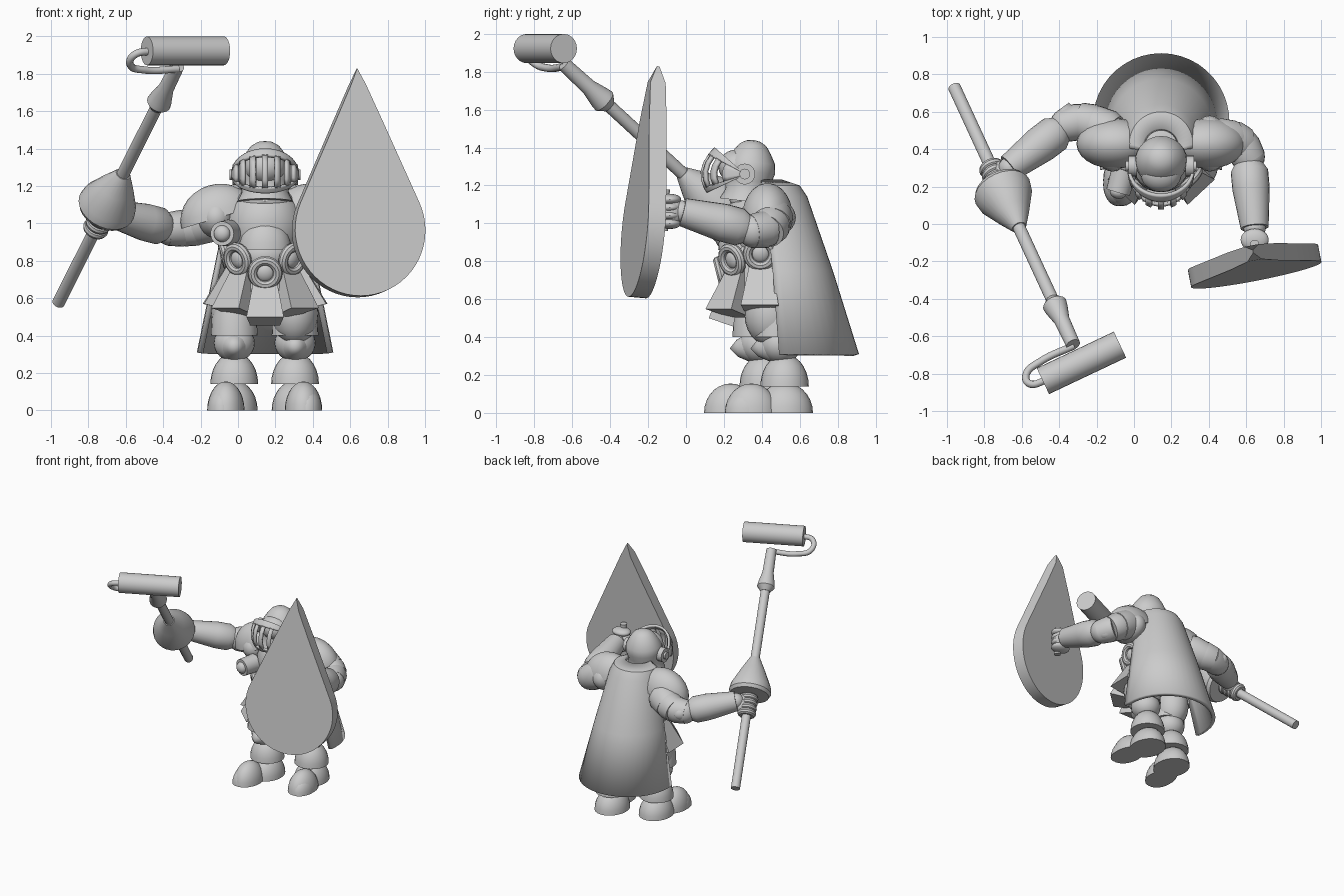
import bpy, bmesh
from math import sin, cos, pi, radians, sqrt
from mathutils import Vector, Matrix

if "Cube" in bpy.data.objects:
    bpy.data.objects.remove(bpy.data.objects["Cube"])

CX = 0.145  # body centre line


def add(name, verts, faces):
    me = bpy.data.meshes.new(name)
    me.from_pydata([tuple(v) for v in verts], [], faces)
    bm = bmesh.new()
    bm.from_mesh(me)
    bmesh.ops.remove_doubles(bm, verts=bm.verts, dist=1e-5)
    bmesh.ops.recalc_face_normals(bm, faces=bm.faces)
    bm.to_mesh(me)
    bm.free()
    ob = bpy.data.objects.new(name, me)
    bpy.context.collection.objects.link(ob)
    return ob


def grid(name, rows, closed=False, caps=False):
    """Skin a list of equal-length rows of points."""
    n = len(rows[0])
    faces = [(i * n + j, i * n + (j + 1) % n, (i + 1) * n + (j + 1) % n, (i + 1) * n + j)
             for i in range(len(rows) - 1) for j in range(n if closed else n - 1)]
    if caps:
        faces += [tuple(range(n)), tuple(range((len(rows) - 1) * n, len(rows) * n))]
    return add(name, [v for r in rows for v in r], faces)


def lathe(name, profile, a, d, scale=(1, 1, 1), seg=24):
    """Revolve (radius, height) profile about the axis from a towards direction d."""
    m = (Matrix.Translation(a) @ Vector(d).to_track_quat('Z', 'Y').to_matrix().to_4x4()
         @ Matrix.Diagonal((*scale, 1)))
    rows = [[m @ Vector((max(r, 1e-7) * cos(2 * pi * k / seg), max(r, 1e-7) * sin(2 * pi * k / seg), h))
             for k in range(seg)] for r, h in profile]
    caps = profile[0][0] > 0.001 and profile[-1][0] > 0.001
    ob = grid(name, rows, True, caps)
    if not caps:  # close one flat open end
        bm = bmesh.new()
        bm.from_mesh(ob.data)
        bmesh.ops.holes_fill(bm, edges=[e for e in bm.edges if e.is_boundary], sides=0)
        bmesh.ops.recalc_face_normals(bm, faces=bm.faces)
        bm.to_mesh(ob.data)
        bm.free()
    return ob


def rod(name, a, b, r0, r1):
    d = Vector(b) - Vector(a)
    return lathe(name, [(r0, 0), (r1, d.length)], a, d)


def ball(name, c, s, d=(0, 0, 1)):
    return lathe(name, [(cos(t * pi / 12), sin(t * pi / 12)) for t in range(-6, 7)], c, d, s)


def dome(name, c, s, d=(0, 0, 1)):
    return lathe(name, [(cos(t * pi / 14), sin(t * pi / 14)) for t in range(8)], c, d, s)


def ring(name, c, d, R, r):
    prof = [(R + r * cos(t * pi / 5), r * sin(t * pi / 5)) for t in range(11)]
    return lathe(name, prof, c, d)


# legs: boots, shin domes, knee cops, thighs
for side, x, y in ((-1, -0.02, 0.41), (1, 0.305, 0.52)):
    dome("boot_heel", (x, y, 0), (0.125, 0.15, 0.16))
    dome("boot_toe", (x + side * 0.045, y - 0.175, 0), (0.1, 0.14, 0.155))
    dome("boot_tip", (x + side * 0.065, y - 0.2, 0), (0.08, 0.115, 0.12))
    dome("shin_guard", (x, y, 0.14), (0.128, 0.128, 0.17))
    ball("knee_guard", (x, y - 0.02, 0.36), (0.11, 0.11, 0.1))
    lathe("knee_spike", [(0.075, 0), (0.045, 0.06), (0, 0.1)], (x, y - 0.08, 0.345), (0, -1, -0.06))
    ball("thigh", (x, 0.4 * 0.6 + y * 0.4, 0.52), (0.125, 0.14, 0.17))
    lathe("thigh_plate", [(0.125, 0), (0.12, 0.1), (0.1, 0.17)], (x, y - 0.04, 0.4), (0, 0, 1))

# torso
lathe("hips", [(0.2, 0.56), (0.2, 0.66), (0.18, 0.8), (0.17, 0.88)], (CX, 0.4, 0), (0, 0, 1))
ball("belly", (CX, 0.38, 0.83), (0.17, 0.18, 0.13))
lathe("breastplate", [(0.15, 0.85), (0.18, 0.9), (0.2, 1.02), (0.17, 1.1), (0.12, 1.17)],
      (CX, 0.4, 0), (0, 0, 1), (1.05, 1, 1))
dome("chest_plate", (CX, 0.28, 0.86), (0.14, 0.11, 0.17))
ball("collar", (CX, 0.4, 1.12), (0.16, 0.17, 0.07))

# flared skirt plates with belt rings above them
for deg in (-88, -43, 0, 43, 88):
    a = radians(deg)
    out, tan = Vector((sin(a), -cos(a), 0)), Vector((cos(a), sin(a), 0))
    lift = 0.07 * abs(sin(a))
    R = 0.28 + 0.05 * abs(sin(a))
    base = Vector((CX, 0.4, lift))
    rows = [[base + out * r + tan * w + Vector((0, 0, z)) for r, w in
             ((ro, -h), (ro, h), (ri, h * 0.8), (ri, -h * 0.8))]
            for ro, ri, h, z in ((0.19, 0.1, 0.055, 0.73), (R, 0.15, 0.1, 0.5))]
    for v in rows[1][2:]:
        v.z -= 0.045
    grid("skirt_plate", rows, True, True)
    c = base + out * 0.215 + Vector((0, 0, 0.735 + lift * 0.5))
    n = out + Vector((0, 0, -0.25))
    ring("belt_ring", c, n, 0.067, 0.026)
    ball("belt_stud", c - out * 0.01, (0.05, 0.05, 0.03), n)

# round buckle on the chest
rod("buckle", (-0.05, 0.29, 0.95), (-0.085, 0.17, 0.945), 0.07, 0.065)
ball("buckle_stud", (-0.085, 0.17, 0.945), (0.045, 0.045, 0.035), (-0.25, -1, 0))

# cape
rows = []
for z, r, cy in ((0.31, 0.365, 0.548), (0.75, 0.275, 0.5), (1.14, 0.195, 0.445), (1.2, 0.17, 0.43), (1.23, 0.1, 0.41)):
    rows.append([Vector((CX + r * cos(t), cy + r * sin(t), z))
                 for t in (radians(-9 + 198 * k / 24) for k in range(25))])
cape = grid("cape", rows)
mod = cape.modifiers.new("thickness", 'SOLIDIFY')
mod.thickness = 0.03
mod.offset = -1 if cape.data.polygons[10].normal.y > 0 else 1

# helmet
lathe("helmet", [(0.15, -0.14), (0.125, -0.09), (0.125, -0.03), (0.14, 0.02), (0.135, 0.07),
                 (0.105, 0.12), (0.075, 0.16), (0.04, 0.18), (0, 0.186)],
      (CX, 0.335, 1.255), (0, 0.12, 1), (1, 0.95, 1))
ball("helmet_brow", (CX, 0.27, 1.3), (0.11, 0.1, 0.09))
rod("visor_hinge", (CX - 0.19, 0.31, 1.26), (CX + 0.19, 0.31, 1.26), 0.028, 0.028)
for s in (-1, 1):
    rod("visor_hub", (CX + s * 0.13, 0.31, 1.26), (CX + s * 0.175, 0.31, 1.26), 0.055, 0.055)


def visor_piece(name, a0, a1, u0, u1, n):
    """Patch of the visor: a = angle round the face, u = bottom (0) to top (1)."""
    rws = []
    for i in range(5):
        u = u0 + (u1 - u0) * i / 4
        row = []
        for k in range(n + 1):
            a = radians(a0 + (a1 - a0) * k / n)
            s = max(sin(a), 0)
            row.append(Vector((CX + 0.172 * cos(a), 0.3 - (0.215 - 0.05 * (2 * u - 0.8) ** 2) * s,
                               1.25 - 0.085 * s + u * (0.02 + 0.21 * s))))
        rws.append(row)
    ob = grid(name, rws)
    ob.modifiers.new("thickness", 'SOLIDIFY').thickness = 0.018
    ob.modifiers["thickness"].offset = 0


visor_piece("visor_brow", 0, 180, 0.84, 1, 24)
visor_piece("visor_chin", 0, 180, 0, 0.12, 24)
for a in (0, 150):
    visor_piece("visor_cheek", a, a + 30, 0.1, 0.86, 4)
for a in (46, 68, 90, 112, 134):
    visor_piece("visor_bar", a - 5, a + 5, 0.1, 0.86, 2)

# shoulder domes: outer shell plus rim
for s in (-1, 1):
    c, d = (CX + s * 0.25, 0.43, 1.03), (s * 0.3, 0, 1)
    dome("shoulder_guard", c, (0.135, 0.205, 0.18), d)
    ball("shoulder", (CX + s * 0.26, 0.43, 1.03), (0.1, 0.15, 0.11))


def arm(path, wrist, elbow_back):
    """Banded upper arm along path, elbow cop with spike, flared forearm to the wrist."""
    pts = [Vector(p) for p in path]
    for i, (a, b) in enumerate(zip(pts, pts[1:])):
        d = b - a
        r = 0.115 - 0.008 * i
        lathe("arm_band", [(r * 0.9, -0.02), (r, 0.02), (r * 0.9, d.length + 0.02)], a, d)
    e, w = pts[-1], Vector(wrist)
    ball("elbow", e, (0.09, 0.09, 0.09))
    lathe("elbow_spike", [(0.07, 0.04), (0.045, 0.08), (0, 0.12)], e, elbow_back)
    d = w - e
    L = d.length
    lathe("forearm", [(0.07, 0.03), (0.1, 0.08), (0.1, L * 0.45), (0.075, L)], e, d)
    ball("wrist", w, (0.06, 0.06, 0.06))


arm([(-0.13, 0.49, 1.02), (-0.21, 0.53, 0.99), (-0.28, 0.55, 0.975), (-0.36, 0.53, 0.97)],
    (-0.665, 0.3, 1.05), (0.1, 1, 0.1))
arm([(0.45, 0.45, 1.04), (0.52, 0.45, 1.0), (0.57, 0.43, 0.97), (0.61, 0.36, 0.96)],
    (0.645, -0.02, 1.06), (0.1, 0.6, -0.5))

# pole, hand guard and ferrule
B, T = Vector((-0.96, 0.73, 0.575)), Vector((-0.325, -0.645, 1.84))
D = (T - B).normalized()
L = (T - B).length
rod("pole", B, T, 0.034, 0.034)
lathe("hand_guard", [(0.03, 0.39 * L), (0.145, 0.392 * L), (0.158, 0.405 * L), (0.15, 0.43 * L),
                     (0.095, 0.49 * L), (0.04, 0.545 * L)], B, D)
lathe("ferrule", [(0.036, 0.825 * L), (0.066, 0.845 * L), (0.062, 0.86 * L), (0.042, 0.905 * L),
                  (0.038, L)], B, D)

# hand gripping the pole
for i in range(4):
    ring("finger", B + D * (0.315 + 0.021 * i) * L, D, 0.045, 0.025)
ball("palm", (-0.7, 0.27, 1.03), (0.055, 0.055, 0.08), D)

# paint roller and its bent wire
rod("roller", (-0.487, -0.84, 1.922), (-0.075, -0.645, 1.922), 0.077, 0.077)
cu = bpy.data.curves.new("roller_wire", 'CURVE')
cu.dimensions = '3D'
cu.bevel_depth = 0.02
cu.bevel_resolution = 3
sp = cu.splines.new('BEZIER')
wire = [(-0.32, -0.65, 1.825), (-0.5, -0.735, 1.82), (-0.575, -0.8, 1.845), (-0.555, -0.855, 1.9), (-0.46, -0.83, 1.922)]
sp.bezier_points.add(len(wire) - 1)
for p, co in zip(sp.bezier_points, wire):
    p.co = co
    p.handle_left_type = p.handle_right_type = 'AUTO'
bpy.context.collection.objects.link(bpy.data.objects.new("roller_wire", cu))

# teardrop shield
R, H = 0.355, 0.87
W, U = Vector((0.981, 0.19, 0)), Vector((-0.01, 0.09, 0.996))
N = W.cross(U).normalized()
C = Vector((0.645, -0.225, 0.962))
ta = radians(24)
half = [(R * cos(t), R * sin(t)) for t in (radians(-90 + 114 * k / 18) for k in range(19))]
half += [(R * cos(ta) * (1 - f), R * sin(ta) + (H - R * sin(ta)) * f) for f in (0.3, 0.6, 0.88, 1)]
outline = half + [(-x, y) for x, y in half[-2:0:-1]]
grid("shield", [[C + W * x + U * y + N * s * 0.047 * max(0.15, min(1, (H - y) / 0.1)) for x, y in outline]
                for s in (-1, 1)], True, True)

# hand holding the shield
for i in range(4):
    ball("finger", (0.645, -0.085, 1.0 + 0.042 * i), (0.075, 0.06, 0.03))
ball("palm", (0.65, -0.08, 1.06), (0.06, 0.07, 0.08))
rod("shield_grip", (0.645, -0.12, 0.96), (0.645, -0.11, 1.18), 0.025, 0.025)

# smooth shading with sharp edges kept
bpy.ops.object.select_all(action='DESELECT')
for ob in bpy.context.scene.objects:
    if ob.type == 'MESH':
        ob.select_set(True)
        bpy.context.view_layer.objects.active = ob
bpy.ops.object.shade_smooth_by_angle(angle=radians(35))
